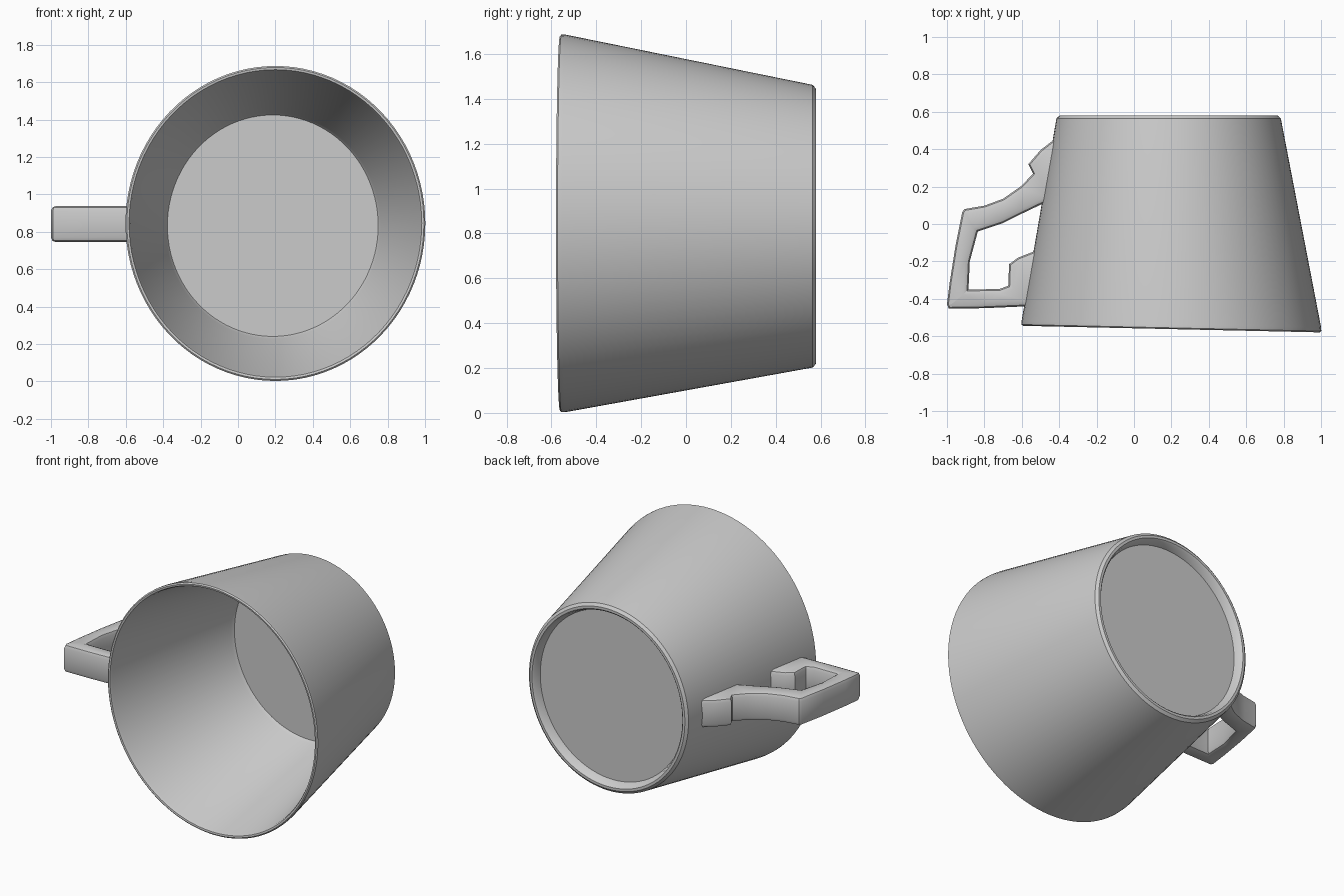
import bpy, bmesh, math

if "Cube" in bpy.data.objects:
    bpy.data.objects.remove(bpy.data.objects["Cube"])

SEG = 96
RIM_Y, BASE_Y = -0.56, 0.58


def finish(bm, name, angle):
    bmesh.ops.recalc_face_normals(bm, faces=bm.faces)
    mesh = bpy.data.meshes.new(name)
    bm.to_mesh(mesh)
    bm.free()
    obj = bpy.data.objects.new(name, mesh)
    bpy.context.collection.objects.link(obj)
    bpy.ops.object.select_all(action='DESELECT')
    obj.select_set(True)
    bpy.context.view_layer.objects.active = obj
    bpy.ops.object.shade_smooth_by_angle(angle=math.radians(angle))
    return obj


def cup_point(y, r, a):
    # slightly oval section, centre drifts towards the base, rim is a little tilted
    t = (y - RIM_Y) / (BASE_Y - RIM_Y)
    dx = r * 0.952 * math.cos(a)
    x = 0.2 - 0.015 * t + dx
    z = 0.845 - 0.013 * t + r * math.sin(a)
    return (x, y - 0.022 * dx * (1 - t), z)


# Cup body: (y, radius) from the recessed underside, over the foot and rim, to the inner floor
profile = [(0.525, 0.57), (0.57, 0.585), (0.58, 0.595), (0.58, 0.612),
           (0.565, 0.63), (-0.535, 0.841), (-0.555, 0.842), (-0.562, 0.834),
           (-0.56, 0.822), (-0.545, 0.815), (0.48, 0.605), (0.50, 0.592)]
bm = bmesh.new()
rings = [[bm.verts.new(cup_point(y, r, 2 * math.pi * i / SEG)) for i in range(SEG)]
         for y, r in profile]
for r0, r1 in zip(rings, rings[1:]):
    for i in range(SEG):
        j = (i + 1) % SEG
        bm.faces.new((r0[i], r0[j], r1[j], r1[i]))
bm.faces.new(rings[0])
bm.faces.new(rings[-1])
finish(bm, "cup_body", 35)


# Handle: angular outline in plan, with its attached end sunk into the cup wall
def wall(y):
    return (-0.587 + 0.17 * (y + 0.545), y)


outline = [
    wall(0.46), (-0.50, 0.395), (-0.565, 0.32), (-0.54, 0.27), (-0.60, 0.205),
    (-0.70, 0.135), (-0.80, 0.098), (-0.905, 0.08), (-0.918, 0.065), (-0.955, -0.12),
    (-0.985, -0.31), (-1.0, -0.43), (-0.99, -0.453), (-0.80, -0.45), wall(-0.44),
    wall(-0.14), (-0.62, -0.18), (-0.668, -0.215), (-0.672, -0.33), (-0.72, -0.348),
    (-0.885, -0.35), (-0.878, -0.20), (-0.835, -0.04), (-0.70, 0.005), (-0.60, 0.055),
    wall(0.115)]
attached = {(25, 0), (14, 15)}
n = len(outline)
bm = bmesh.new()
low = [bm.verts.new((x, y, 0.745)) for x, y in outline]
high = [bm.verts.new((x, y, 0.938)) for x, y in outline]
bm.faces.new(low)
bm.faces.new(high)
for i in range(n):
    j = (i + 1) % n
    bm.faces.new((low[i], low[j], high[j], high[i]))
edges = [bm.edges.get((side[i], side[(i + 1) % n]))
         for side in (low, high) for i in range(n) if (i, (i + 1) % n) not in attached]
bmesh.ops.recalc_face_normals(bm, faces=bm.faces)
bmesh.ops.bevel(bm, geom=edges, offset=0.026, segments=2, profile=0.5,
                affect='EDGES', clamp_overlap=False)
bmesh.ops.triangulate(bm, faces=[f for f in bm.faces if len(f.verts) > 4])
finish(bm, "handle", 32)
